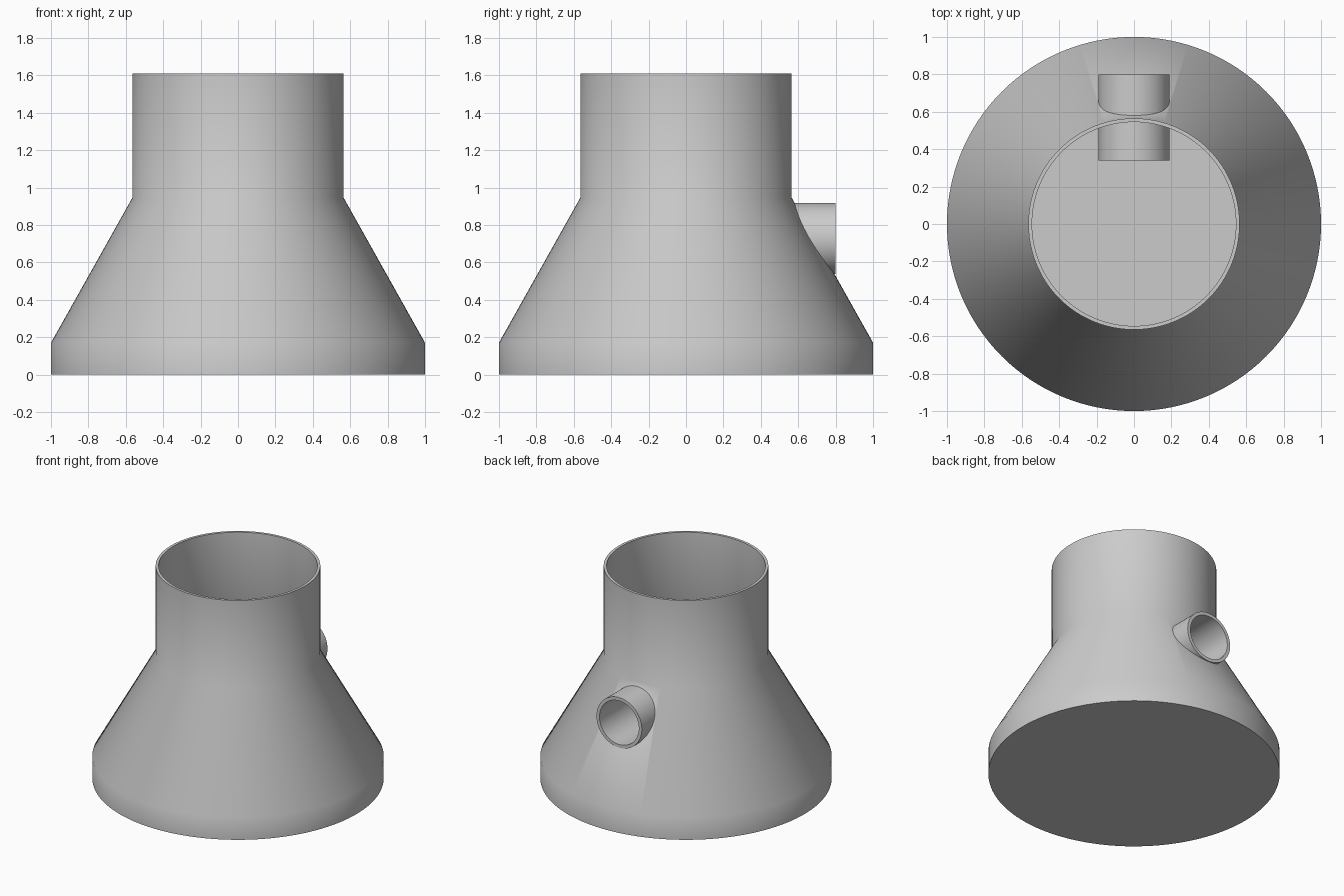
import bpy, bmesh, math
from mathutils import Matrix, Vector

cube = bpy.data.objects.get("Cube")
if cube:
    bpy.data.objects.remove(cube, do_unlink=True)

grey = bpy.data.materials.new("plain grey")
grey.use_nodes = True
colour = (0.6, 0.6, 0.6, 1)
grey.diffuse_color = colour
grey.node_tree.nodes["Principled BSDF"].inputs["Base Color"].default_value = colour


def add_object(name, bm):
    bmesh.ops.recalc_face_normals(bm, faces=bm.faces)
    mesh = bpy.data.meshes.new(name)
    bm.to_mesh(mesh)
    bm.free()
    mesh.materials.append(grey)
    obj = bpy.data.objects.new(name, mesh)
    bpy.context.collection.objects.link(obj)
    return obj


def lathe(name, profile, steps=128):
    """Spin an (r, z) profile around the z axis."""
    bm = bmesh.new()
    verts = [bm.verts.new((r, 0, z)) for r, z in profile]
    edges = [bm.edges.new(pair) for pair in zip(verts, verts[1:])]
    bmesh.ops.spin(bm, geom=verts + edges, axis=(0, 0, 1), cent=(0, 0, 0),
                   angle=math.tau, steps=steps)
    bmesh.ops.remove_doubles(bm, verts=bm.verts, dist=0.0001)
    return add_object(name, bm)


def rod(name, radius, y0, y1, z):
    """Solid cylinder lying along y."""
    bm = bmesh.new()
    place = Matrix.Translation((0, (y0 + y1) / 2, z)) @ Matrix.Rotation(math.pi / 2, 4, 'X')
    bmesh.ops.create_cone(bm, cap_ends=True, segments=64, radius1=radius,
                          radius2=radius, depth=y1 - y0, matrix=place)
    return add_object(name, bm)


def boolean(target, tool, operation):
    mod = target.modifiers.new(operation.lower(), 'BOOLEAN')
    mod.operation = operation
    mod.solver = 'EXACT'
    mod.object = tool
    bpy.context.view_layer.objects.active = target
    bpy.ops.object.modifier_apply(modifier=mod.name)
    bpy.data.objects.remove(tool, do_unlink=True)


# Hollow vessel: closed floor, short skirt, cone and open neck
wall = 0.02
vessel = lathe("vessel", [
    (0, 0), (1, 0), (1, 0.17), (0.565, 0.945), (0.565, 1.61),
    (0.545, 1.61), (0.545, 0.94), (1 - wall, 0.165), (1 - wall, wall), (0, wall)])

# Side pipe through the back wall, then its bore
boolean(vessel, rod("side_pipe", 0.19, 0.34, 0.8, 0.727), 'UNION')
boolean(vessel, rod("pipe_bore", 0.165, 0.3, 0.9, 0.727), 'DIFFERENCE')

# Smooth walls with sharp rims
vessel.select_set(True)
bpy.context.view_layer.objects.active = vessel
bpy.ops.object.shade_smooth_by_angle(angle=math.radians(30))
